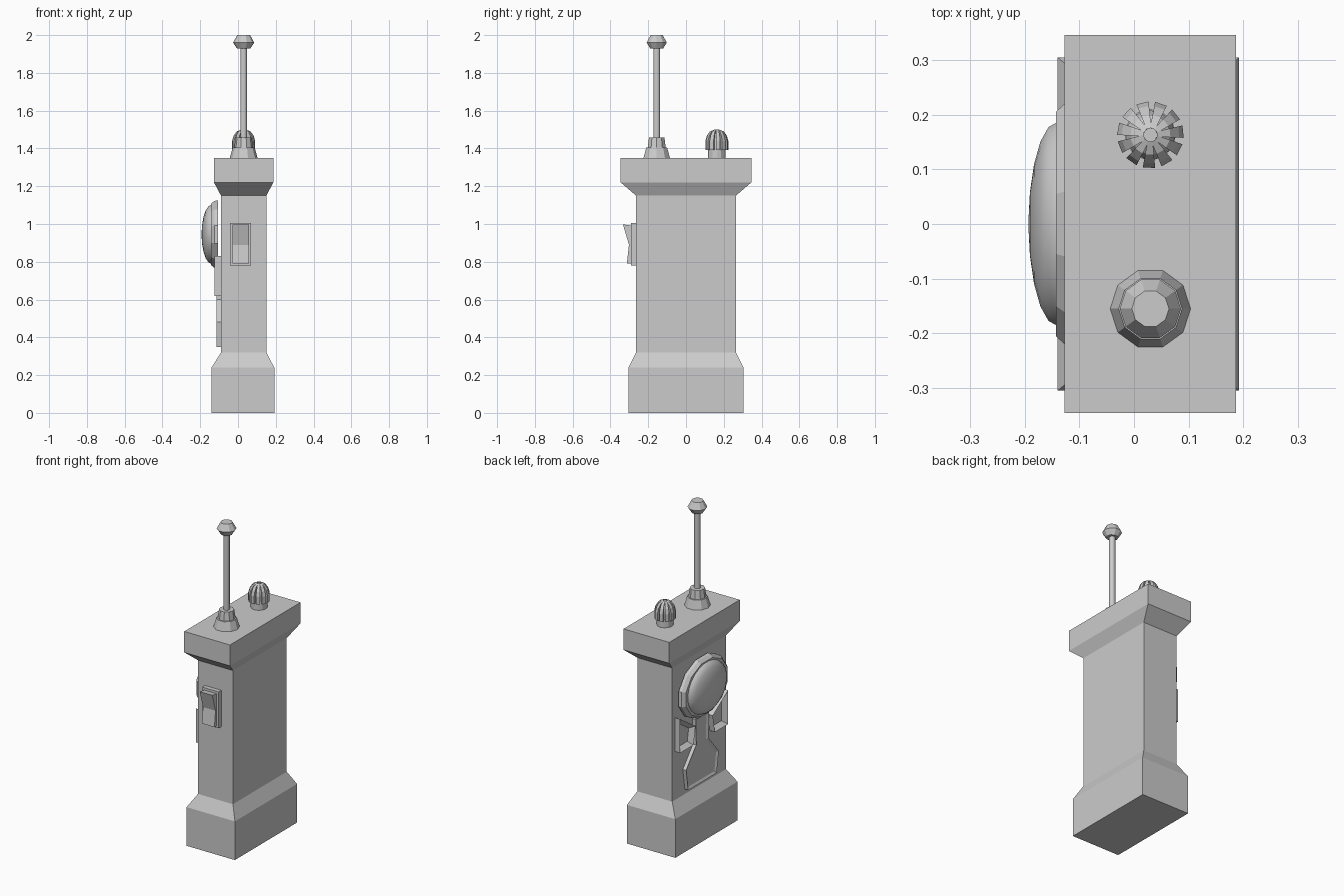
import bpy, bmesh
from math import sin, cos, pi, radians
from mathutils import Matrix, Vector

if "Cube" in bpy.data.objects:
    bpy.data.objects.remove(bpy.data.objects["Cube"])


def finish(name, bm, smooth=None):
    bmesh.ops.recalc_face_normals(bm, faces=bm.faces)
    mesh = bpy.data.meshes.new(name)
    bm.to_mesh(mesh)
    bm.free()
    ob = bpy.data.objects.new(name, mesh)
    bpy.context.collection.objects.link(ob)
    if smooth:
        bpy.context.view_layer.objects.active = ob
        ob.select_set(True)
        bpy.ops.object.shade_smooth_by_angle(angle=radians(smooth))
        ob.select_set(False)
    return ob


def loft(bm, rings):
    """Join equal-length rings of points and cap both ends."""
    rows = [[bm.verts.new(p) for p in ring] for ring in rings]
    n = len(rows[0])
    for a, b in zip(rows, rows[1:]):
        for i in range(n):
            j = (i + 1) % n
            bm.faces.new((a[i], a[j], b[j], b[i]))
    bm.faces.new(rows[0][::-1])
    return bm.faces.new(rows[-1])


def lathe(name, profile, sides, centre, smooth=None):
    """Upright turned part from (radius, z) pairs."""
    bm = bmesh.new()
    loft(bm, [[(centre[0] + r * cos(2 * pi * i / sides),
                centre[1] + r * sin(2 * pi * i / sides), z)
               for i in range(sides)] for r, z in profile])
    return finish(name, bm, smooth)


def oval(x, ry, rz, sides, z0=0.945):
    return [(x, ry * cos(2 * pi * (i + .5) / sides), z0 + rz * sin(2 * pi * (i + .5) / sides))
            for i in range(sides)]


def box_ring(x0, x1, y, z):
    return [(x0, -y, z), (x1, -y, z), (x1, y, z), (x0, y, z)]


# Main case: stepped foot, straight grip and flared head
bm = bmesh.new()
loft(bm, [box_ring(-.14, .192, .305, 0), box_ring(-.14, .192, .305, .24),
          box_ring(-.09, .15, .264, .32), box_ring(-.09, .15, .264, 1.15),
          box_ring(-.127, .187, .346, 1.22), box_ring(-.127, .187, .346, 1.35)])
finish("case", bm)

# Antenna: stepped socket, rod and tip
ant = (.03, -.155)
lathe("antenna_socket", [(.075, 1.345), (.058, 1.405), (.05, 1.405), (.043, 1.458)], 10, ant)
lathe("antenna_rod", [(.018, 1.44), (.018, 1.95)], 10, ant, 40)
lathe("antenna_tip", [(.035, 1.928), (.056, 1.96), (.034, 2.0)], 10, ant)

# Dial: collar, domed core and radial grip fins
dial = (.03, .163)
lathe("dial_collar", [(.047, 1.345), (.047, 1.4)], 12, dial)
lathe("dial_core", [(.046, 1.39), (.046, 1.445), (.036, 1.475), (.013, 1.495)], 11, dial)
fin = [(.01, 1.392), (.06, 1.392), (.06, 1.44), (.052, 1.468), (.036, 1.49), (.012, 1.5)]
bm = bmesh.new()
for k in range(11):
    m = Matrix.Translation((*dial, 0)) @ Matrix.Rotation(2 * pi * k / 11 + .1, 4, 'Z')
    loft(bm, [[m @ Vector((r, s * (.003 + .14 * r), z)) for r, z in fin] for s in (-1, 1)])
finish("dial_fins", bm)

# Rocker switch on the front: frame plate and kinked rocker
bm = bmesh.new()
loft(bm, [[(x, y, z) for x, z in ((-.042, .78), (.07, .78), (.07, 1.006), (-.042, 1.006))]
          for y in (-.255, -.29)])
finish("switch_frame", bm)
rocker = [(-.28, .99), (-.334, .998), (-.302, .89), (-.313, .792), (-.28, .792)]
bm = bmesh.new()
loft(bm, [[(x, y, z) for y, z in rocker] for x in (-.029, .057)])
finish("switch_rocker", bm)

# Speaker: oval faceted bezel with a smooth dome
bm = bmesh.new()
loft(bm, [oval(-.107, .232, .187, 12), oval(-.125, .23, .183, 12), oval(-.143, .212, .168, 12)])
finish("speaker_bezel", bm)
bm = bmesh.new()
steps = [radians(a) for a in (0, 18, 36, 54, 72, 87)]
loft(bm, [oval(-.14 - .053 * sin(a), .188 * cos(a), .158 * cos(a), 24) for a in steps])
finish("speaker_dome", bm, 40)


# Raised panels under the speaker, each with a sunken middle
def panel(name, outline, x_top, rim, sink):
    bm = bmesh.new()
    top = loft(bm, [[(x, y, z) for y, z in outline] for x in (-.085, x_top)])
    bmesh.ops.recalc_face_normals(bm, faces=bm.faces)
    bmesh.ops.inset_region(bm, faces=[top], thickness=rim, use_even_offset=True)
    for v in top.verts:
        v.co.x += sink
    finish(name, bm)


half = [(.065, .76), (.06, .6), (.16, .48), (.14, .35)]
panel("centre_panel", half + [(-y, z) for y, z in reversed(half)], -.113, .014, .008)
side = [(.235, .83), (.235, .62), (.105, .62), (.085, .73)]
for label, s in (("left", 1), ("right", -1)):
    panel(label + "_panel", [(s * y, z) for y, z in side], -.125, .022, .03)
